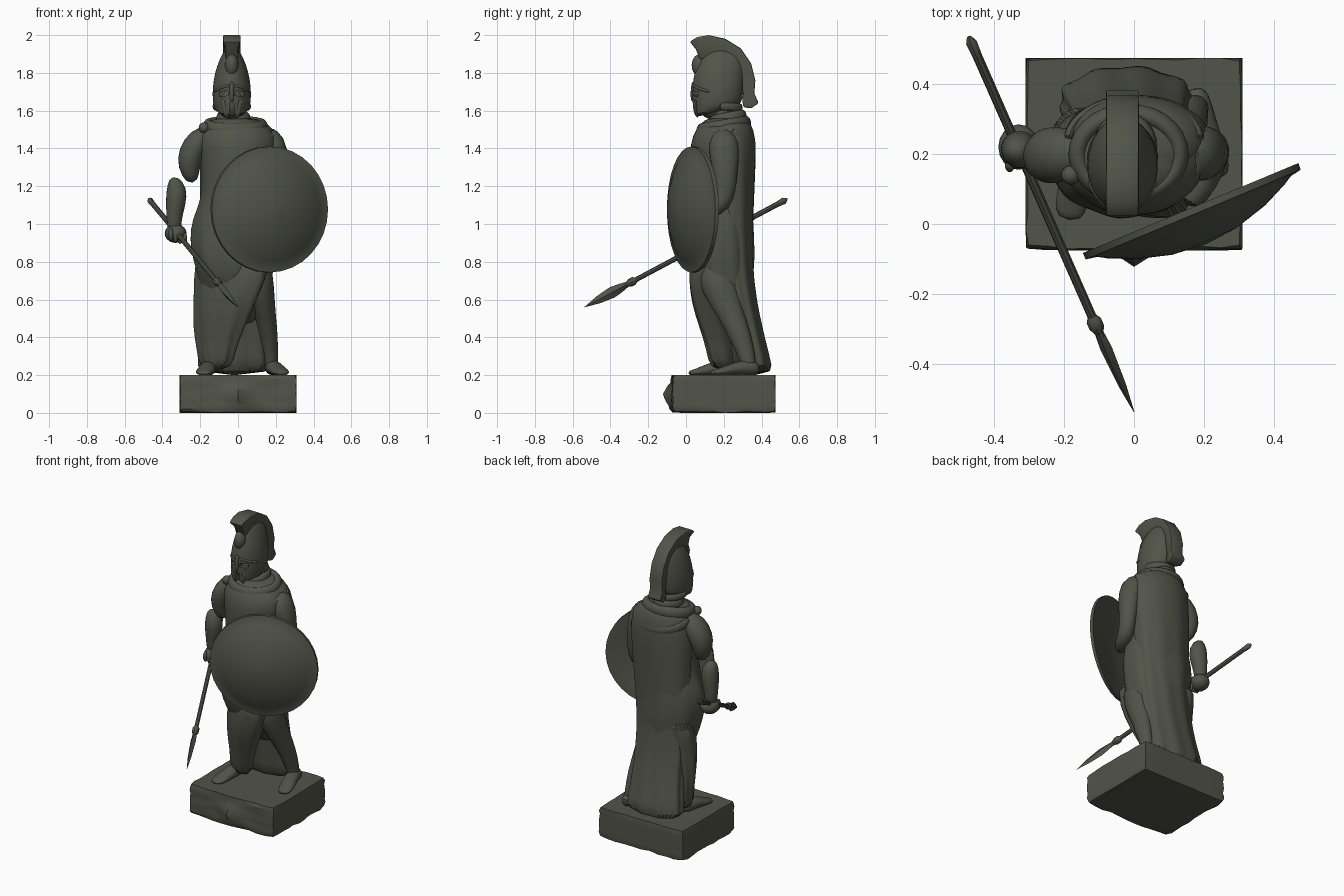
import bpy, bmesh, math, random
from mathutils import Vector, Matrix

if "Cube" in bpy.data.objects:
    bpy.data.objects.remove(bpy.data.objects["Cube"])

random.seed(4)
TAU = 2 * math.pi
stone = bpy.data.materials.new("dark_bronze_stone")
stone.diffuse_color = (0.084, 0.087, 0.065, 1)
stone.use_nodes = True
stone.node_tree.nodes["Principled BSDF"].inputs["Base Color"].default_value = stone.diffuse_color


def finish(name, bm, subdiv=0, bevel=0, cutters=(), angle=40):
    bmesh.ops.recalc_face_normals(bm, faces=bm.faces)
    me = bpy.data.meshes.new(name)
    bm.to_mesh(me)
    bm.free()
    ob = bpy.data.objects.new(name, me)
    bpy.context.collection.objects.link(ob)
    me.materials.append(stone)
    if bevel:
        m = ob.modifiers.new("bevel", 'BEVEL')
        m.width, m.segments = bevel, 2
    if subdiv:
        ob.modifiers.new("subdiv", 'SUBSURF').levels = subdiv
    for c in cutters:
        m = ob.modifiers.new("cut", 'BOOLEAN')
        m.operation, m.object, m.solver = 'DIFFERENCE', c, 'EXACT'
    bpy.ops.object.select_all(action='DESELECT')
    ob.select_set(True)
    bpy.context.view_layer.objects.active = ob
    for m in list(ob.modifiers):
        bpy.ops.object.modifier_apply(modifier=m.name)
    bpy.ops.object.shade_smooth_by_angle(angle=math.radians(angle))
    return ob


def skin(name, rings, closed=False, **kw):
    bm = bmesh.new()
    vs = [[bm.verts.new(p) for p in ring] for ring in rings]
    n = len(vs[0])
    for a, b in zip(vs, vs[1:] + vs[:1] if closed else vs[1:]):
        for i in range(n):
            j = (i + 1) % n
            bm.faces.new((a[i], a[j], b[j], b[i]))
    if not closed:
        bm.faces.new(vs[0])
        bm.faces.new(vs[-1])
    return finish(name, bm, **kw)


def loft(name, rows, n=24, folds=0, amp=0, twist=0, shear=0, **kw):
    """Horizontal oval sections (z, cx, cy, rx, ry[, tilt]), pleats deepening downward."""
    top = max(r[0] for r in rows)
    rings = []
    for z, cx, cy, rx, ry, *tilt in rows:
        ring = []
        for i in range(n):
            a = TAU * i / n
            f = 1 + amp * (top - z) * math.cos(folds * a + twist * z)
            x, y = rx * f * math.cos(a), ry * f * math.sin(a)
            ring.append((cx + x, cy + y + shear * x, z + sum(tilt) * y))
        rings.append(ring)
    return skin(name, rings, **kw)


def tube(name, pts, n=12, closed=False, ref=(1, 0, 0), subdiv=1, **kw):
    """Sections (x, y, z, r[, r2]) swept along a path."""
    rings = []
    for i, p in enumerate(pts):
        a = pts[i - 1] if i or closed else p
        b = pts[(i + 1) % len(pts)] if closed or i + 1 < len(pts) else p
        t = (Vector(b[:3]) - Vector(a[:3])).normalized()
        u = Vector(ref)
        u = (u - t * u.dot(t)).normalized()
        v = t.cross(u)
        c = Vector(p[:3])
        rings.append([c + u * p[3] * math.cos(TAU * k / n) + v * p[-1] * math.sin(TAU * k / n)
                      for k in range(n)])
    return skin(name, rings, closed, subdiv=subdiv, **kw)


def arc(cx, cy, cz, rx, ry, dz, r, r2, a0=0, a1=TAU, n=14):
    """Path for a roll of cloth round the body; dz lifts its back."""
    return [(cx + rx * math.cos(a), cy + ry * math.sin(a), cz + dz * math.sin(a), r, r2)
            for a in [a0 + (a1 - a0) * i / n for i in range(n + (a1 - a0 < 6))]]


def ball(name, c, r):
    bm = bmesh.new()
    bmesh.ops.create_uvsphere(bm, u_segments=16, v_segments=10, radius=1,
                              matrix=Matrix.Translation(c) @ Matrix.Diagonal((*r, 1)))
    return finish(name, bm)


def box(name, c, s, rot=0, **kw):
    bm = bmesh.new()
    bmesh.ops.create_cube(bm, size=1, matrix=Matrix.Translation(c)
                          @ Matrix.Rotation(rot, 4, 'Y') @ Matrix.Diagonal((*s, 1)))
    return finish(name, bm, **kw)


# plinth: worn block, chipped edges, front swelling out at the middle
bm = bmesh.new()
bmesh.ops.create_cube(bm, size=1, matrix=Matrix.Translation((0, 0.202, 0.1))
                      @ Matrix.Diagonal((0.62, 0.546, 0.2, 1)))
bmesh.ops.subdivide_edges(bm, edges=bm.edges, cuts=9, use_grid_fill=True)
for v in bm.verts:
    x, y, z = v.co
    d = [abs(x) > .3, abs(y - .202) > .27, abs(z - .1) > .099]
    if y < -.07:
        v.co.y -= .05 * math.exp(-(x / .045) ** 2 - ((z - .09) / .06) ** 2) + random.uniform(-.004, .006)
    if sum(d) >= 2:
        k = random.uniform(0, 0.025) if sum(d) == 2 else 0.03
        v.co.x *= 1 - k * d[0]
        v.co.y = .202 + (v.co.y - .202) * (1 - k * d[1])
        v.co.z = .1 + (v.co.z - .1) * (1 - 3 * k * d[2] * (z < .1))
finish("plinth", bm, angle=30)

# clothing
loft("tunic", [(1.565, -.025, .2, .09, .085), (1.535, -.01, .2, .15, .12), (1.47, 0, .195, .215, .165),
               (1.38, 0, .195, .205, .175), (1.25, -.01, .19, .18, .162), (1.12, -.01, .19, .185, .16),
               (1.03, -.02, .19, .22, .165), (.92, -.025, .19, .23, .172), (.8, -.02, .19, .215, .175),
               (.7, -.01, .195, .19, .16), (.57, -.015, .235, .16, .105), (.45, -.02, .28, .13, .065)],
     n=32, folds=9, amp=.04, twist=3, subdiv=1)
loft("front_drape", [(.88, -.02, .185, .21, .135), (.7, -.04, .165, .19, .122), (.58, -.07, .168, .162, .115),
                     (.45, -.1, .185, .135, .09), (.34, -.115, .205, .1, .078), (.22, -.12, .21, .085, .07)],
     n=32, folds=7, amp=.14, twist=5, shear=-.5, subdiv=1)
loft("cape", [(1.565, -.01, .23, .1, .085), (1.53, 0, .23, .165, .115), (1.46, .01, .235, .21, .136),
              (1.3, .005, .248, .208, .121), (1.05, -.005, .255, .192, .102), (.8, -.015, .262, .178, .09),
              (.6, -.015, .285, .172, .088), (.42, -.015, .322, .178, .09), (.3, -.02, .345, .19, .096),
              (.198, -.02, .362, .21, .106)],
     n=40, folds=9, amp=.04, twist=2, subdiv=1)
tube("cowl", arc(-.015, .2, 1.515, .15, .12, .02, .04, .03), closed=True, ref=(0, 0, 1))
tube("chest_fold", arc(0, .2, 1.48, .19, .16, .075, .028, .018, math.pi, TAU, 10), n=8, ref=(0, 0, 1))
tube("back_fold", arc(0, .235, 1.49, .19, .122, -.07, .03, .016, 0, math.pi, 10), n=8, ref=(0, 0, 1))
tube("neck_scarf", arc(-.025, .22, 1.56, .07, .08, .015, .035, .028, n=12), n=8, closed=True, ref=(0, 0, 1))
ball("cloak_clasp", (-.18, .14, 1.51), (.028, .028, .028))

# legs and feet
tube("left_leg", [(.09, .14, .82, .09, .11), (.12, .175, .66, .075, .1), (.145, .24, .52, .056, .07),
                  (.165, .29, .4, .05, .06), (.175, .33, .28, .037, .042), (.18, .335, .21, .04)])
tube("left_foot", [(.175, .39, .225, .03), (.18, .34, .245, .045), (.2, .26, .235, .045, .035),
                   (.225, .185, .217, .05, .022), (.24, .125, .21, .035, .014)])
tube("right_leg", [(-.11, .18, .65, .085), (-.13, .19, .5, .068), (-.14, .2, .36, .052), (-.15, .2, .22, .04)])
tube("right_foot", [(-.15, .25, .225, .03), (-.155, .2, .24, .045), (-.165, .12, .23, .048, .035),
                    (-.18, .06, .215, .05, .02), (-.185, .01, .21, .035, .012)])

# arms: the right one is broken at the elbow
tube("left_arm", [(.14, .2, 1.49, .045), (.185, .2, 1.44, .072, .09), (.215, .205, 1.32, .06, .075),
                  (.225, .21, 1.2, .05, .06), (.225, .2, 1.1, .05), (.2, .12, 1.07, .045), (.15, .05, 1.07, .035)])
tube("right_upper_arm", [(-.13, .2, 1.49, .045), (-.205, .2, 1.45, .072, .085), (-.25, .195, 1.37, .075, .085),
                         (-.262, .195, 1.3, .062, .07), (-.24, .19, 1.215, .03)])
tube("right_forearm", [(-.345, .21, 1.25, .02), (-.322, .21, 1.19, .06), (-.33, .215, 1.1, .054),
                       (-.34, .22, 1.02, .04), (-.335, .22, .96, .04)])
ball("right_hand", (-.33, .22, .95), (.058, .065, .05))
for i in range(4):
    ball("right_finger", (-.355 + .024 * i, .168 + .008 * i, .945 - .008 * i), (.014, .02, .035))

# spear
butt, tip = Vector((-.472, .535, 1.132)), Vector((0, -.537, .56))


def spear_part(name, rows, n=8, **kw):
    tube(name, [(*butt.lerp(tip, t), a, b) for t, a, b in rows], n=n, subdiv=0, **kw)


spear_part("spear_shaft", [(0, .006, .006), (.015, .016, .018), (.05, .014, .014), (.8, .013, .013)])
spear_part("spear_collar", [(.745, .013, .013), (.757, .022, .022), (.775, .022, .022), (.79, .013, .013)])
spear_part("spear_head", [(.78, .012, .012), (.83, .017, .025), (.865, .015, .03),
                          (.93, .011, .021), (1, .001, .001)], n=4, angle=20)

# round domed shield with a flat rim and a shallow back
normal = Vector((.385, -.923, 0)).normalized()
side = Vector((-normal.y, normal.x, 0))
centre = Vector((.164, .04, 1.077))
profile = [(.004, .106), (.1, .097), (.2, .069), (.275, .035), (.3, .02), (.333, .014),
           (.334, -.006), (.295, -.004), (.2, .016), (.1, .03), (.004, .035)]
skin("shield", [[centre + normal * d + side * r * math.cos(TAU * k / 32) + Vector((0, 0, r * math.sin(TAU * k / 32)))
                 for k in range(32)] for r, d in profile])

# helmet with eye and mouth openings over a recessed face
HX = -.033
cutters = [box("eye_cutter", (HX + s * .042, .04, 1.69), (.045, .09, .026), rot=s * .2) for s in (-1, 1)]
cutters.append(box("mouth_cutter", (HX, .04, 1.59), (.026, .09, .1)))
loft("helmet", [(1.585, HX, .15, .075, .108, .3), (1.62, HX, .166, .1, .13, .15), (1.69, HX, .167, .104, .137),
                (1.77, HX, .174, .097, .137), (1.84, HX, .182, .078, .128), (1.9, HX, .187, .052, .105),
                (1.94, HX, .19, .022, .06)], subdiv=1, cutters=cutters)
for c in cutters:
    c.hide_render = True
    c.hide_viewport = True
ball("face", (HX, .155, 1.65), (.08, .1, .1))
loft("neck", [(1.64, HX, .19, .07, .075), (1.56, HX, .2, .07, .075), (1.48, HX, .2, .1, .09)], subdiv=1)
tube("nose_guard", [(HX, .04, 1.76, .018, .014), (HX, .035, 1.69, .012, .014), (HX, .036, 1.645, .014, .012)], n=6)
tube("neck_guard", arc(HX, .175, 1.625, .092, .115, -.01, .024, .014, 0, math.pi, 10), n=8, ref=(0, 0, 1))
for s in (-1, 1):
    tube("brow_ridge", [(HX + s * x, y, z, .01, .01) for x, y, z in
                        ((.002, .038, 1.735), (.04, .048, 1.728), (.075, .08, 1.712), (.097, .13, 1.7))],
         n=6, ref=(0, 0, 1))
    tube("cheek_plate", [(HX + s * x, y, z, .018, .012) for x, y, z in
                         ((.048, .052, 1.665), (.035, .052, 1.61), (.024, .062, 1.56))], n=6)
ball("helmet_boss", (HX, .075, 1.84), (.036, .045, .06))

# crest: arched side outline, wider at its outer edge, sunk into the helmet
outer = [(.02, 1.965), (.06, 1.99), (.12, 2.0), (.21, 1.98), (.29, 1.93), (.345, 1.85), (.367, 1.76),
         (.362, 1.69), (.385, 1.64), (.345, 1.612)]
inner = [(.052, 1.925), (.075, 1.87), (.13, 1.87), (.2, 1.87), (.25, 1.83), (.278, 1.79), (.295, 1.74),
         (.302, 1.69), (.298, 1.65), (.305, 1.618)]
skin("crest", [[(HX - .048, *o), (HX + .048, *o), (HX + .032, *i), (HX - .032, *i)]
               for o, i in zip(outer, inner)], bevel=.008, angle=50)
